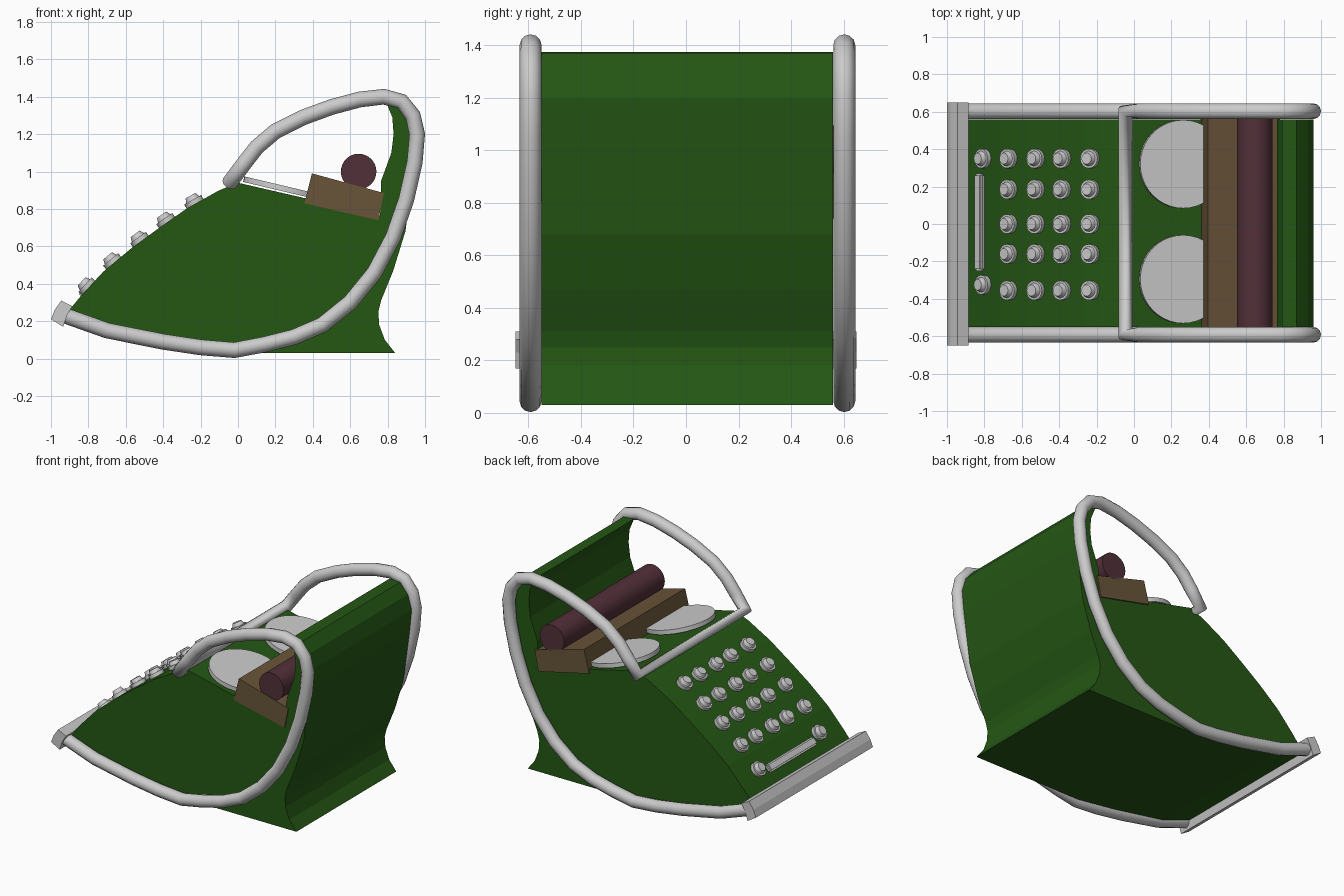
import bpy, bmesh, math
from mathutils import Vector, Matrix

if "Cube" in bpy.data.objects:
    bpy.data.objects.remove(bpy.data.objects["Cube"])


def material(name, rgb):
    m = bpy.data.materials.new(name)
    m.diffuse_color = (*rgb, 1)
    m.use_nodes = True
    m.node_tree.nodes["Principled BSDF"].inputs["Base Color"].default_value = m.diffuse_color
    return m


green = material("green enamel", (0.018, 0.095, 0.007))
brown = material("wood", (0.14, 0.09, 0.04))
maroon = material("roller rubber", (0.085, 0.03, 0.04))


def add_object(name, bm, mat=None, smooth=None):
    bmesh.ops.recalc_face_normals(bm, faces=bm.faces)
    me = bpy.data.meshes.new(name)
    bm.to_mesh(me)
    bm.free()
    ob = bpy.data.objects.new(name, me)
    bpy.context.collection.objects.link(ob)
    if mat:
        me.materials.append(mat)
    if smooth:
        bpy.ops.object.select_all(action='DESELECT')
        ob.select_set(True)
        bpy.context.view_layer.objects.active = ob
        bpy.ops.object.shade_smooth_by_angle(angle=math.radians(smooth))
    return ob


def extrude_profile(name, pts, y0, y1, mat=None, smooth=None):
    bm = bmesh.new()
    face = bm.faces.new([bm.verts.new((x, y0, z)) for x, z in pts])
    new = bmesh.ops.extrude_face_region(bm, geom=[face])["geom"]
    bmesh.ops.translate(bm, vec=(0, y1 - y0, 0),
                        verts=[g for g in new if isinstance(g, bmesh.types.BMVert)])
    return add_object(name, bm, mat, smooth)


def cylinder(bm, r1, r2, depth, mat, segs):
    bmesh.ops.create_cone(bm, cap_ends=True, segments=segs, radius1=r1,
                          radius2=r2, depth=depth, matrix=mat)


# Body: one side profile, keyboard slope, deck, back wall and foot
key_slope = [(-0.91, 0.25), (-0.84, 0.335), (-0.72, 0.465), (-0.57, 0.59), (-0.42, 0.7),
             (-0.27, 0.805), (-0.1, 0.9), (0.0, 0.94)]
back = [(0.76, 0.765), (0.765, 0.95), (0.82, 1.1), (0.832, 1.2), (0.825, 1.29), (0.79, 1.375),
        (0.87, 1.37), (0.93, 1.3), (0.96, 1.2), (0.945, 1.05), (0.925, 0.9), (0.895, 0.68),
        (0.83, 0.47), (0.765, 0.31), (0.75, 0.25), (0.755, 0.18), (0.785, 0.1), (0.84, 0.03)]
belly = [(0.0, 0.03), (-0.3, 0.07), (-0.7, 0.14), (-0.92, 0.22)]
extrude_profile("body", key_slope + back + belly, -0.55, 0.56, green)

# Tube frame: both side loops joined by the cross tube
side = [(-0.94, 0.235), (-0.7, 0.15), (-0.4, 0.09), (-0.2, 0.06), (-0.02, 0.045), (0.14, 0.075),
        (0.3, 0.115), (0.45, 0.18), (0.6, 0.3), (0.73, 0.46), (0.83, 0.65), (0.9, 0.85),
        (0.945, 1.05), (0.958, 1.2), (0.935, 1.3), (0.875, 1.375), (0.78, 1.4), (0.65, 1.385),
        (0.5, 1.345), (0.35, 1.29), (0.2, 1.215), (0.1, 1.13), (0.03, 1.04), (-0.045, 0.94)]
path = [(x, -0.592, z) for x, z in side] + [(x, 0.603, z) for x, z in reversed(side)]
curve = bpy.data.curves.new("tube_frame", 'CURVE')
curve.dimensions = '3D'
curve.bevel_depth = 0.042
curve.bevel_resolution = 4
curve.use_fill_caps = True
spline = curve.splines.new('POLY')
spline.points.add(len(path) - 1)
for p, co in zip(spline.points, path):
    p.co = (*co, 1)
spline.use_smooth = True
bpy.context.collection.objects.link(bpy.data.objects.new("tube_frame", curve))

# Front bar
extrude_profile("front_bar", [(-1.0, 0.21), (-0.98, 0.26), (-0.945, 0.31), (-0.885, 0.28),
                              (-0.915, 0.23), (-0.935, 0.17)], -0.65, 0.65)

# Two round plates on the deck
tilt = Matrix.Rotation(math.radians(13.3), 4, 'Y')
for name, y in (("front_plate", -0.295), ("rear_plate", 0.32)):
    bm = bmesh.new()
    cylinder(bm, 0.236, 0.236, 0.03, Matrix.Translation((0.26, y, 0.905)) @ tilt, 40)
    add_object(name, bm, smooth=30)

# Wooden board and roller
extrude_profile("roller_board", [(0.395, 0.99), (0.78, 0.885), (0.75, 0.74), (0.355, 0.83)],
                -0.555, 0.57, brown)
bm = bmesh.new()
cylinder(bm, 0.095, 0.095, 1.12, Matrix.Translation((0.645, 0.01, 1.0))
         @ Matrix.Rotation(math.pi / 2, 4, 'X'), 32)
add_object("roller", bm, maroon, 30)


# Keys follow the slope: wide base with a small button on top
def slope_frame(x):
    for (x0, z0), (x1, z1) in zip(key_slope, key_slope[1:]):
        if x0 <= x <= x1:
            z = z0 + (z1 - z0) * (x - x0) / (x1 - x0)
            return z, Matrix.Rotation(-math.atan2(z1 - z0, x1 - x0), 4, 'Y')


bm = bmesh.new()
for x in (-0.8, -0.665, -0.52, -0.38, -0.23):
    z, rot = slope_frame(x)
    for y in ((-0.325, 0.35) if x == -0.8 else (-0.355, -0.16, 0, 0.185, 0.35)):
        frame = Matrix.Translation((x, y, z)) @ rot
        cylinder(bm, 0.052, 0.052, 0.03, frame @ Matrix.Translation((0, 0, 0.01)), 20)
        cylinder(bm, 0.04, 0.03, 0.025, frame @ Matrix.Translation((0, 0, 0.0375)), 20)
add_object("keys", bm, smooth=30)

# Space bar
z, rot = slope_frame(-0.82)
bm = bmesh.new()
bmesh.ops.create_cube(bm, size=1, matrix=Matrix.Translation((-0.82, 0.01, z)) @ rot
                      @ Matrix.Diagonal((0.06, 0.52, 0.05, 1)))
bmesh.ops.bevel(bm, geom=bm.edges[:], offset=0.01, segments=2, affect='EDGES')
add_object("space_bar", bm, smooth=40)
